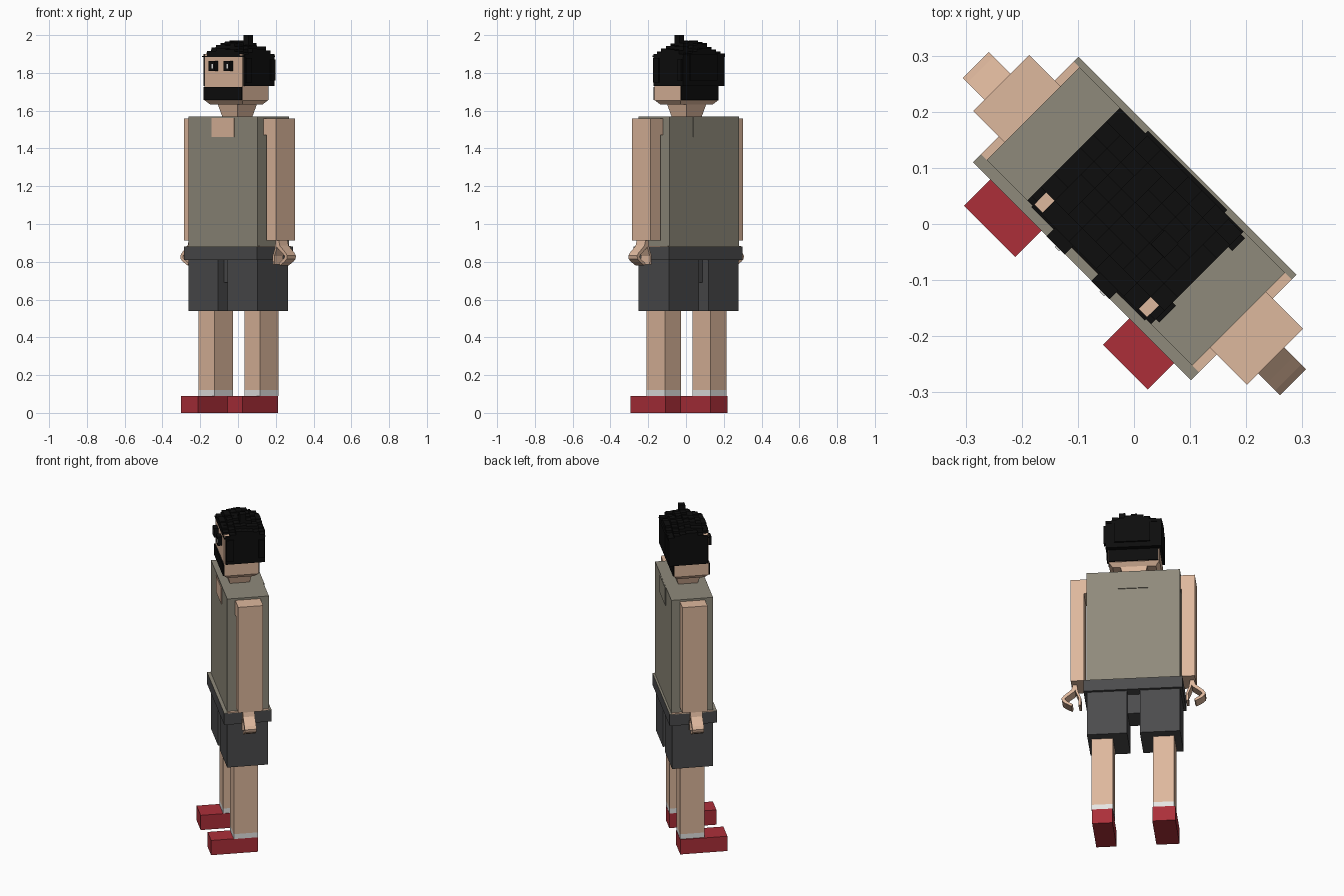
import bpy
import bmesh
import random
from math import radians
from mathutils import Matrix

random.seed(4)
cube = bpy.data.objects.get("Cube")
if cube:
    bpy.data.objects.remove(cube)

# The figure is built facing -y, then turned to face the corner
TURN = Matrix.Rotation(radians(-45), 4, "Z")


def material(name, r, g, b):
    linear = [((c / 255 + 0.055) / 1.055) ** 2.4 if c > 10 else c / 3295 for c in (r, g, b)]
    mat = bpy.data.materials.new(name)
    mat.use_nodes = True
    mat.diffuse_color = (*linear, 1)
    shader = mat.node_tree.nodes["Principled BSDF"]
    shader.inputs["Base Color"].default_value = (*linear, 1)
    shader.inputs["Roughness"].default_value = 0.9
    return mat


skin = material("skin", 222, 184, 157)
olive = material("olive_shirt", 143, 138, 123)
charcoal = material("charcoal_shorts", 75, 75, 76)
red = material("red_shoe", 172, 47, 57)
white = material("white", 228, 228, 226)
black = material("black_hair", 13, 13, 13)


def finish(name, bm, mat):
    bmesh.ops.recalc_face_normals(bm, faces=bm.faces[:])
    bm.transform(TURN)
    mesh = bpy.data.meshes.new(name)
    bm.to_mesh(mesh)
    bm.free()
    mesh.materials.append(mat)
    obj = bpy.data.objects.new(name, mesh)
    bpy.context.collection.objects.link(obj)
    return obj


def add_box(bm, x, y, z, taper=0):
    """Box from three ranges; taper pulls the bottom edges inwards."""
    verts = bmesh.ops.create_cube(bm, size=1)["verts"]
    for v in verts:
        low = v.co.z < 0
        pull = taper if low else 0
        v.co.x = x[0] + pull if v.co.x < 0 else x[1] - pull
        v.co.y = y[0] + pull if v.co.y < 0 else y[1] - pull
        v.co.z = z[0] if low else z[1]


def box(name, mat, x, y, z, taper=0):
    bm = bmesh.new()
    add_box(bm, x, y, z, taper)
    return finish(name, bm, mat)


def strip(name, mat, outer, inner, y):
    """Bent strap: outer and inner (x, z) outlines, extruded along y."""
    bm = bmesh.new()
    rows = [[bm.verts.new((px, py, pz)) for px, pz in line]
            for py in y for line in (outer, inner)]
    a, b, c, d = rows
    for i in range(len(outer) - 1):
        for p, q in ((a, b), (b, d), (d, c), (c, a)):
            bm.faces.new((p[i], p[i + 1], q[i + 1], q[i]))
    for i in (0, -1):
        bm.faces.new((a[i], b[i], d[i], c[i]))
    return finish(name, bm, mat)


def span(side, a, b):
    return tuple(sorted((side * a, side * b)))


# Torso, waistband and collar
TORSO_X, TORSO_Y = (-0.266, 0.252), (-0.105, 0.129)
box("shirt", olive, TORSO_X, TORSO_Y, (0.87, 1.57))
box("waistband", charcoal, (-0.281, 0.269), (-0.125, 0.141), (0.81, 0.878))
box("shirt_hem", olive, (-0.281, 0.269), (-0.125, 0.141), (0.878, 0.881))
box("hem_side_left", skin, (0.252, 0.269), TORSO_Y, (0.879, 0.883))
box("hem_side_right", skin, (-0.281, -0.266), TORSO_Y, (0.879, 0.883))
box("neck_opening", skin, (-0.09, 0.08), (-0.109, -0.1), (1.46, 1.56))
box("collar_back", olive, (-0.092, 0.078), (0.125, 0.134), (1.46, 1.568))
box("shorts_crotch", charcoal, (-0.06, 0.05), (-0.06, 0.08), (0.69, 0.82))

# Limbs, left then right
for label, s in (("left", 1), ("right", -1)):
    hip = (0.028, 0.251) if s > 0 else (-0.267, -0.043)
    box(f"shorts_leg_{label}", charcoal, hip, (-0.105, 0.125), (0.54, 0.82))
    leg_x, leg_y = span(s, 0.111, 0.23), (-0.064, 0.073)
    box(f"leg_{label}", skin, leg_x, leg_y, (0.12, 0.56))
    box(f"sock_{label}", white, leg_x, leg_y, (0.09, 0.12))
    shoe_x = (0.113, 0.226) if s > 0 else (-0.237, -0.108)
    box(f"shoe_{label}", red, shoe_x, (-0.191, 0.074), (0, 0.09))
    box(f"arm_{label}", skin, span(s, 0.272, 0.345), (-0.06, 0.081), (0.913, 1.558))
    box(f"shoulder_{label}", skin, span(s, 0.24, 0.28), (-0.06, 0.081), (1.47, 1.558))

    # Open hand: straight thumb side and curled fingers
    hand_y = (-0.032, 0.034)
    thumb = [(0.315, 0.92), (0.308, 0.87), (0.291, 0.83), (0.293, 0.785)]
    strip(f"thumb_{label}", skin, [(s * x, z) for x, z in thumb],
          [(s * (x + 0.013), z) for x, z in thumb], hand_y)
    outer = [(0.335, 0.92), (0.345, 0.885), (0.368, 0.865), (0.388, 0.848),
             (0.4, 0.832), (0.397, 0.815), (0.38, 0.8), (0.345, 0.78)]
    inner = [(0.315, 0.92), (0.325, 0.875), (0.355, 0.852), (0.373, 0.838),
             (0.381, 0.83), (0.379, 0.822), (0.366, 0.81), (0.338, 0.793)]
    strip(f"fingers_{label}", skin, [(s * x, z) for x, z in outer],
          [(s * x, z) for x, z in inner], hand_y)

# Neck and head
HEAD_X, HEAD_Y = (-0.15, 0.134), (-0.101, 0.092)
box("neck", skin, (-0.08, 0.07), (-0.072, 0.072), (1.565, 1.635), 0.018)
box("chin", skin, HEAD_X, HEAD_Y, (1.632, 1.655), 0.022)
box("head", skin, HEAD_X, HEAD_Y, (1.655, 1.9))
box("beard", black, (-0.151, 0.135), (-0.108, -0.1), (1.657, 1.725))
box("nape_hair", black, (-0.145, 0.13), (0.09, 0.098), (1.657, 1.74))

# Eyes stand proud of the face
for label, x in (("right", -0.095), ("left", 0.018)):
    box(f"eye_{label}", black, (x, x + 0.046), (-0.126, -0.1), (1.81, 1.863))
    box(f"eye_glint_{label}", white, (x + 0.024, x + 0.035), (-0.129, -0.125), (1.822, 1.848))

# Hair: side and back slabs with a stepped crown of small blocks
bm = bmesh.new()
add_box(bm, (-0.164, -0.148), (-0.094, 0.125), (1.73, 1.9))
add_box(bm, (0.13, 0.148), (-0.094, 0.125), (1.73, 1.9))
add_box(bm, (-0.164, 0.148), (0.09, 0.125), (1.73, 1.9))
add_box(bm, (-0.1, 0.1), (0.12, 0.135), (1.76, 1.9))
add_box(bm, (0.145, 0.156), (-0.092, -0.05), (1.75, 1.88))
add_box(bm, (0.145, 0.158), (0.09, 0.122), (1.76, 1.87))
finish("hair_sides", bm, black)

bm = bmesh.new()
COLS, ROWS = 9, 7
for i in range(COLS):
    for j in range(ROWS):
        x0 = -0.164 + i * 0.312 / COLS
        y0 = -0.104 + j * 0.232 / ROWS
        u, v = i / (COLS - 1) * 2 - 1, j / (ROWS - 1) * 2 - 1
        top = 1.965 - 0.036 * (u * u + v * v) + random.uniform(-0.008, 0.01)
        add_box(bm, (x0, x0 + 0.312 / COLS), (y0, y0 + 0.232 / ROWS), (1.885, top))
add_box(bm, (0.046, 0.081), (-0.004, 0.031), (1.93, 2.0))
finish("hair_crown", bm, black)
